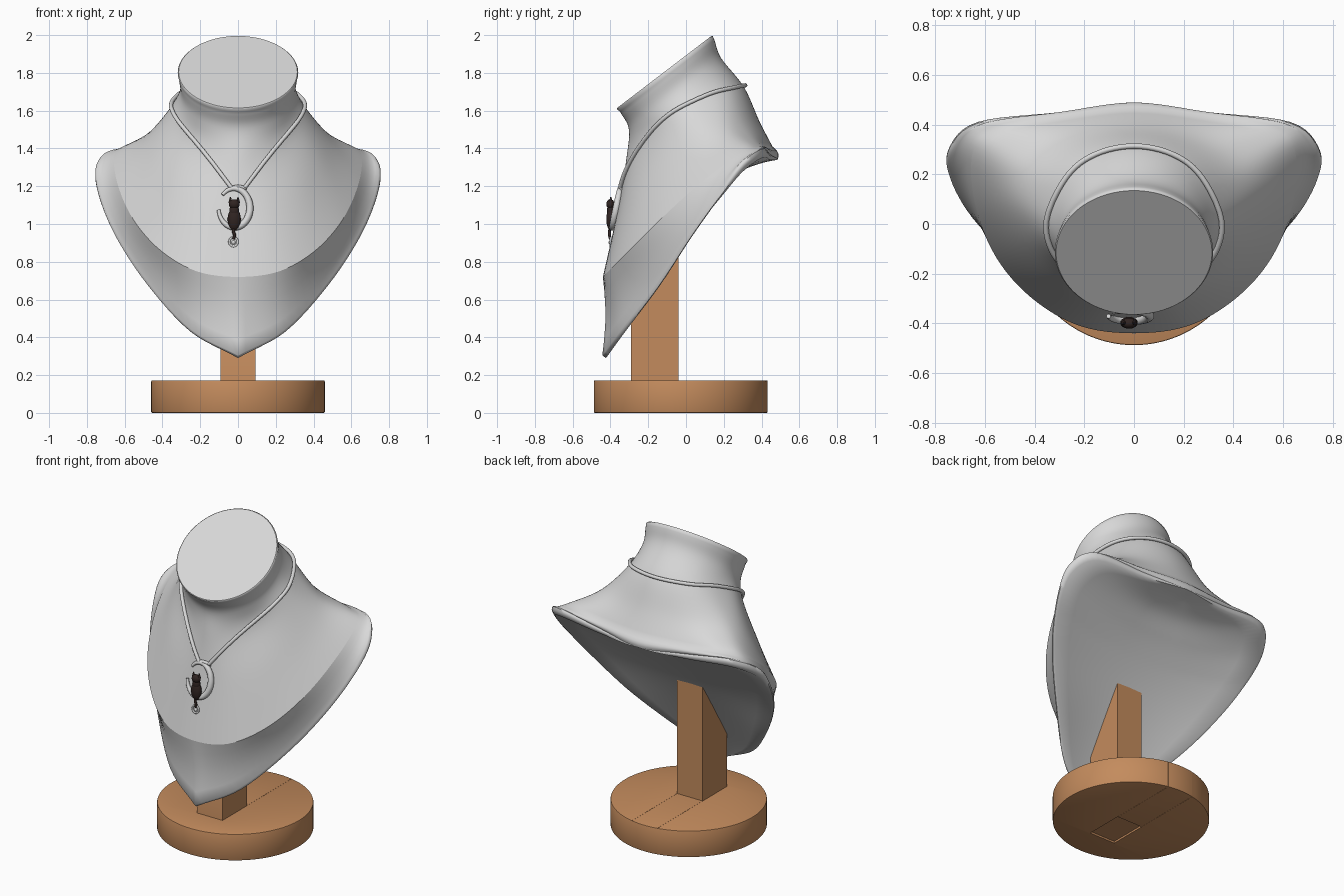
import bpy, bmesh, math
from mathutils import Vector, Matrix
from mathutils.bvhtree import BVHTree

if "Cube" in bpy.data.objects:
    bpy.data.objects.remove(bpy.data.objects["Cube"])


def material(name, rgb):
    m = bpy.data.materials.new(name)
    m.diffuse_color = (*rgb, 1)
    m.use_nodes = True
    m.node_tree.nodes["Principled BSDF"].inputs["Base Color"].default_value = m.diffuse_color
    return m


GREY = material("light grey", (0.69, 0.69, 0.69))
WOOD = material("tan wood", (0.55, 0.26, 0.11))
DARK = material("dark brown", (0.03, 0.018, 0.016))


def finish(name, bm, mat, angle=35):
    bmesh.ops.recalc_face_normals(bm, faces=bm.faces)
    me = bpy.data.meshes.new(name)
    bm.to_mesh(me)
    bm.free()
    me.materials.append(mat)
    ob = bpy.data.objects.new(name, me)
    bpy.context.collection.objects.link(ob)
    bpy.ops.object.select_all(action='DESELECT')
    ob.select_set(True)
    bpy.context.view_layer.objects.active = ob
    bpy.ops.object.shade_smooth_by_angle(angle=math.radians(angle))
    return ob


def spline(pts, n, before=None, after=None):
    """Catmull-Rom through pts with n steps per span."""
    pts = [Vector(p) for p in pts]
    p = [before or 2 * pts[0] - pts[1]] + pts + [after or 2 * pts[-1] - pts[-2]]
    out = []
    for i in range(1, len(p) - 2):
        a, b, c, d = p[i - 1:i + 3]
        for s in range(n):
            t = s / n
            out.append(0.5 * (2 * b + (c - a) * t + (2 * a - 5 * b + 4 * c - d) * t * t
                              + (3 * b - a - 3 * c + d) * t ** 3))
    return out + [pts[-1]]


def mirror_x(v):
    return Vector((-v.x, v.y, v.z))


def half_loop(pts, pointed=False):
    pts = [Vector(p) for p in pts]
    return spline(pts, 6, None if pointed else mirror_x(pts[1]), mirror_x(pts[-2]))


def tube(name, path, radii, mat, closed=False, sides=12):
    bm = bmesh.new()
    n, rings = len(path), []
    for i, p in enumerate(path):
        a = path[i - 1] if (i or closed) else p
        b = path[(i + 1) % n] if (i < n - 1 or closed) else p
        q = (b - a).normalized().to_track_quat('Z', 'Y')
        rings.append([bm.verts.new(p + q @ Vector((radii[i] * math.cos(2 * math.pi * k / sides),
                      radii[i] * math.sin(2 * math.pi * k / sides), 0))) for k in range(sides)])
    for i in range(n if closed else n - 1):
        r, s = rings[i], rings[(i + 1) % n]
        # match the closest starting vertex so the tube never twists
        o = min(range(sides), key=lambda k: (s[k].co - r[0].co).length)
        for k in range(sides):
            bm.faces.new((r[k], r[(k + 1) % sides], s[(k + 1 + o) % sides], s[(k + o) % sides]))
    if not closed:
        bm.faces.new(rings[0])
        bm.faces.new(rings[-1])
    return finish(name, bm, mat, 50)


# --- display bust: lofted loops, front point first, back point last ---
NORMAL, SLOPE = Vector((0, -0.607, 0.795)), Vector((0, 0.795, 0.607))
DISC = Vector((0, -0.115, 1.805))


def neck_ring(center, r):
    return [Vector(center) + r * (Vector((math.sin(k * math.pi / 8), 0, 0))
            - SLOPE * math.cos(k * math.pi / 8)) for k in range(9)]


top = neck_ring(DISC, 0.314)
lip = neck_ring(DISC - NORMAL * 0.005, 0.319)
under_lip = neck_ring(DISC - NORMAL * 0.025, 0.314)
neck = neck_ring((0, -0.058, 1.69), 0.308)
collar = [(0, -.315, 1.35), (.13, -.28, 1.37), (.25, -.20, 1.43), (.342, -.095, 1.52), (.37, .015, 1.59),
          (.325, .135, 1.65), (.24, .225, 1.70), (.13, .285, 1.72), (0, .307, 1.725)]
chest = [(0, -.36, 1.08), (.17, -.335, 1.11), (.33, -.24, 1.19), (.445, -.09, 1.31), (.49, .07, 1.425),
         (.465, .20, 1.49), (.37, .295, 1.515), (.2, .36, 1.535), (0, .388, 1.545)]
ridge = [(0, -.44, .72), (.22, -.41, .75), (.41, -.30, .86), (.555, -.135, 1.025), (.64, .08, 1.22),
         (.65, .29, 1.375), (.56, .38, 1.412), (.3, .425, 1.41), (0, .458, 1.41)]
rim = [(0, -.43, .295), (.25, -.33, .43), (.48, -.14, .68), (.65, .03, .94), (.74, .19, 1.165),
       (.745, .305, 1.32), (.63, .41, 1.395), (.3, .45, 1.365), (0, .487, 1.345)]
spine = [(0, -.43, .295), (0, -.32, .48), (0, -.16, .74), (0, -.02, .955), (0, .09, 1.10),
         (0, .18, 1.20), (0, .27, 1.28), (0, .38, 1.325), (0, .487, 1.345)]

top, lip, under_lip, neck, collar, chest, ridge = map(
    half_loop, (top, lip, under_lip, neck, collar, chest, ridge))
rim, spine = half_loop(rim, True), half_loop(spine, True)
EDGE = Vector((0, -0.81, 0.58))
columns = []
for i in range(len(top)):
    col = [top[i], lip[i]] + spline([under_lip[i], neck[i], collar[i], chest[i], ridge[i]], 6)
    edge = EDGE * (0.016 if i < 30 else 0.016 * (48 - i) / 18)
    front = rim[i].lerp(spine[i], 0.015) + edge
    for s in range(1, 6):      # slightly hollow band from ridge to rim
        t = s / 5
        col.append(ridge[i].lerp(front, t) + Vector((0, 0.015 * math.sin(math.pi * t), 0)))
    # rounded rim, thicker below the shoulders
    sag = Vector((0, 0, -0.035 * math.sin(math.pi * max(0, i - 22) / 26)))
    col += [rim[i] + edge * 0.5, rim[i] - edge * 0.1 + sag * 0.4]
    for t in (0.03, 0.2, 0.4, 0.6, 0.8, 1):   # hollowed back meeting on the middle line
        p = rim[i].lerp(spine[i], 1 - (1 - t) ** 2) - edge * 0.5 + sag * (1 - t)
        p.x = rim[i].x * (1 - t)
        col.append(p)
    columns.append(col)
columns += [[mirror_x(p) for p in c] for c in columns[-2:0:-1]]

bm = bmesh.new()
grid = [[bm.verts.new(p) for p in c] for c in columns]
for a, b in zip(grid, grid[1:] + grid[:1]):
    for k in range(len(a) - 1):
        bm.faces.new((a[k], b[k], b[k + 1], a[k + 1]))
bm.faces.new([c[0] for c in grid])
RIDGE_ROW = 26
for i in range(len(grid)):     # crisp ridge on the front, fading at the shoulders; crisp disc
    j = (i + 1) % len(grid)
    bm.edges.get((grid[i][0], grid[j][0])).smooth = False
    if min(i, len(grid) - 1 - i) < 31:
        bm.edges.get((grid[i][RIDGE_ROW], grid[j][RIDGE_ROW])).smooth = False
bmesh.ops.remove_doubles(bm, verts=bm.verts, dist=0.0008)
bmesh.ops.recalc_face_normals(bm, faces=bm.faces)
surface = BVHTree.FromBMesh(bm)
finish("display_bust", bm, GREY, 65)

# --- cord resting on the bust ---
half = spline([(.035, -.335, 1.19), (.13, -.29, 1.32), (.24, -.2, 1.46), (.33, -.1, 1.57), (.37, .01, 1.65),
               (.325, .13, 1.70), (.2, .26, 1.725), (0, .315, 1.735)], 8,
              None, Vector((-.2, .26, 1.725)))
path = []
for p in half:
    hit, nrm, _, _ = surface.find_nearest(p)
    path.append(hit + nrm * 0.011)
path += [mirror_x(p) for p in path[-2::-1]]
tube("necklace_cord", path, [0.011] * len(path), GREY)


# --- crescent pendant, open on the left ---
def on_chest(x, z, y=-0.37):
    return Vector((x, y + 0.2 * (z - 1.08), z))


moon, radii = [], []
for i in range(41):
    t = i / 40
    a = math.radians(138 - 312 * t)
    moon.append(on_chest(-0.02 + 0.083 * math.cos(a), 1.085 + 0.103 * math.sin(a)))
    radii.append(0.009 + 0.010 * math.sin(math.pi * t))
tube("crescent_pendant", moon, radii, GREY)
tube("pendant_bail", [Vector((-.045, -.34, 1.19)), Vector((0, -.348, 1.197)), Vector((.045, -.34, 1.19))],
     [0.011] * 3, GREY)

# --- small sitting cat ---
bm = bmesh.new()
for c, r in (((-.02, -.398, 1.025), (.035, .024, .06)), ((-.02, -.40, 1.105), (.029, .022, .026)),
             ((-.02, -.399, 1.07), (.026, .02, .035))):
    bmesh.ops.create_uvsphere(bm, u_segments=20, v_segments=12, radius=1,
                              matrix=Matrix.Translation(c) @ Matrix.Diagonal((*r, 1)))
for x in (-.040, 0):
    bmesh.ops.create_cone(bm, cap_ends=True, segments=12, radius1=.011, radius2=.003, depth=.03,
                          matrix=Matrix.Translation((x, -.398, 1.127)))
finish("cat_figure", bm, DARK)
tail = spline([(-.02, -.40, .985), (-.024, -.405, .96), (-.018, -.405, .94), (-.024, -.40, .92)], 5)
tube("cat_tail", tail, [0.008] * len(tail), DARK)

# --- ring charm under the cat ---
ring = [Vector((-.024 + .022 * math.cos(a), -.40, .905 + .024 * math.sin(a)))
        for a in (2 * math.pi * k / 28 for k in range(28))]
tube("charm_ring", ring, [0.006] * 28, GREY, closed=True, sides=8)
bm = bmesh.new()
bmesh.ops.create_uvsphere(bm, u_segments=12, v_segments=8, radius=.011,
                          matrix=Matrix.Translation((-.024, -.40, .902)))
finish("charm_bead", bm, GREY)

# --- wooden stand: notched disc, plank filling the notch, post in front of the plank ---
R, CY, HALF, FRONT, BACK = .46, -.028, .092, -.29, -.04


def slab(name, outline, z0, z1):
    bm = bmesh.new()
    face = bm.faces.new([bm.verts.new((x, y, z0)) for x, y in outline])
    new = bmesh.ops.extrude_face_region(bm, geom=[face])['geom']
    bmesh.ops.translate(bm, vec=(0, 0, z1 - z0), verts=[v for v in new if isinstance(v, bmesh.types.BMVert)])
    bmesh.ops.recalc_face_normals(bm, faces=bm.faces)
    rims = [e for e in bm.edges if abs(e.verts[0].co.z - e.verts[1].co.z) < .001
            and all(math.hypot(v.co.x, v.co.y - CY) > R - .001 for v in e.verts)]
    bmesh.ops.bevel(bm, geom=rims, offset=.006, segments=2, affect='EDGES', profile=.5)
    return finish(name, bm, WOOD, 30)


def arc(a0, a1, n):
    return [(R * math.cos(a0 + (a1 - a0) * k / n), CY + R * math.sin(a0 + (a1 - a0) * k / n))
            for k in range(n + 1)]


cut = math.asin(HALF / R)
slab("round_base", arc(math.pi / 2 + cut, math.pi * 2.5 - cut, 88)
     + [(HALF, FRONT), (-HALF, FRONT)], 0, .172)
cut = math.asin((HALF - .001) / R)
slab("base_plank", arc(math.pi / 2 - cut, math.pi / 2 + cut, 12)
     + [(-HALF + .001, BACK), (HALF - .001, BACK)], 0, .172)

bm = bmesh.new()
bmesh.ops.create_cube(bm, size=1)
for v in bm.verts:
    back = v.co.y > 0
    z = .012 if v.co.z < 0 else (.94 if back else .55)    # slanted top meets the bust
    v.co = (math.copysign(HALF, v.co.x), BACK if back else FRONT, z)
finish("support_post", bm, WOOD)
